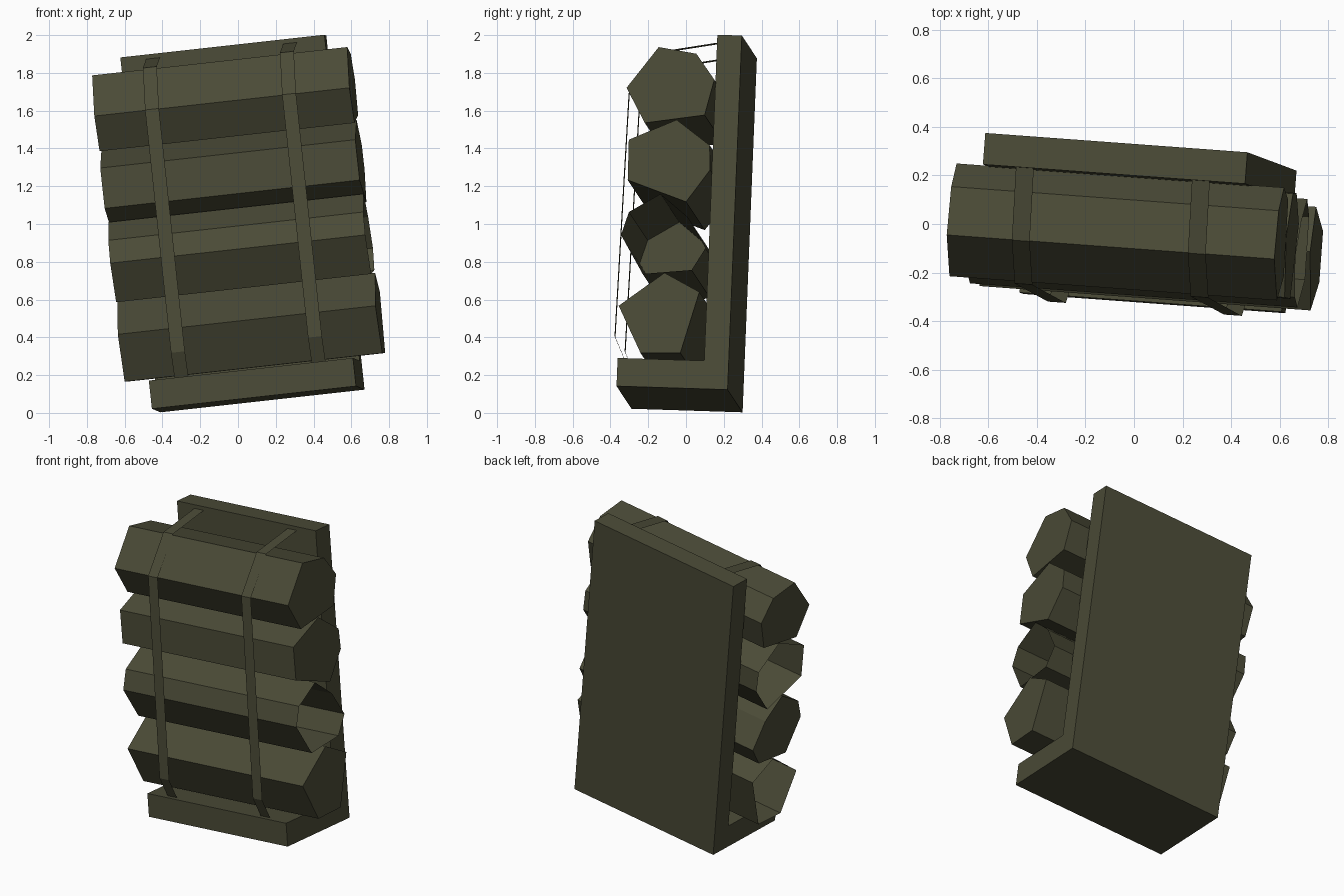
import bpy
from mathutils import Matrix, Vector

if "Cube" in bpy.data.objects:
    bpy.data.objects.remove(bpy.data.objects["Cube"])

# Tilted frame of the whole rack: u along the logs, v to the back, w up
u = Vector((0.991, -0.073, 0.110)).normalized()
w = Vector((-0.106, 0.040, 0.994))
w = (w - u * w.dot(u)).normalized()
v = w.cross(u)
FRAME = Matrix((u, v, w)).transposed().to_4x4()
FRAME.translation = (0.67, 0.22, 0.123)   # lower back right corner of the rack

olive = bpy.data.materials.new("dark_olive")
olive.diffuse_color = (0.070, 0.070, 0.038, 1)
olive.use_nodes = True
olive.node_tree.nodes["Principled BSDF"].inputs["Base Color"].default_value = olive.diffuse_color


def make(name, verts, faces):
    mesh = bpy.data.meshes.new(name)
    mesh.from_pydata(verts, [], faces)
    mesh.materials.append(olive)
    ob = bpy.data.objects.new(name, mesh)
    ob.matrix_world = FRAME
    bpy.context.collection.objects.link(ob)
    return ob


def extrude(name, profile, a0, a1, cap0=True, cap1=True):
    """Prism of a (v, w) profile running along u from a0 to a1; profile anticlockwise from +u."""
    n = len(profile)
    verts = [(a, b, c) for a in (a0, a1) for b, c in profile]
    faces = [(i, (i + 1) % n, (i + 1) % n + n, i + n) for i in range(n)]
    faces = [f[::-1] for f in faces]
    if cap0:
        faces.append(tuple(reversed(range(n))))
    if cap1:
        faces.append(tuple(range(n, 2 * n)))
    return make(name, verts, [f if len(f) != 4 else f[::-1] for f in faces])


WIDTH, HEIGHT = 1.09, 1.887

# L-shaped rack: back board and bottom shelf in one profile
extrude("rack", [(0, 0), (0, HEIGHT), (-0.13, HEIGHT), (-0.13, 0.15),
                 (-0.59, 0.15), (-0.59, 0)], -WIDTH, 0)

# Logs: irregular prisms, listed from the top; some ends are left open
logs = [
    ("log_top", [(-0.170, 1.443), (-0.126, 1.633), (-0.227, 1.768),
                 (-0.428, 1.797), (-0.590, 1.575), (-0.486, 1.391)], -1.227, 0.135, True, True),
    ("log_upper", [(-0.250, 0.978), (-0.129, 1.152), (-0.137, 1.283),
                   (-0.317, 1.413), (-0.567, 1.299), (-0.564, 1.084)], -1.227, 0.135, False, True),
    ("log_lower", [(-0.206, 0.616), (-0.137, 0.735), (-0.239, 0.898), (-0.387, 1.016),
                   (-0.551, 0.914), (-0.588, 0.791), (-0.465, 0.587)], -1.227, 0.135, True, False),
    ("log_bottom", [(-0.247, 0.171), (-0.159, 0.499), (-0.348, 0.595),
                    (-0.584, 0.412), (-0.458, 0.164)], -1.228, 0.148, False, True),
]
for name, profile, a0, a1, cap0, cap1 in logs:
    extrude(name, profile, a0, a1, cap0, cap1)

# Straps: flat bands from the board over the logs to the shelf
path = [(-0.13, 1.863), (-0.430, 1.806), (-0.600, 1.577), (-0.623, 0.282), (-0.560, 0.148)]
for name, a in (("strap_left", -0.918), ("strap_right", -0.186)):
    verts = [(a + s * 0.037, b, c) for b, c in path for s in (-1, 1)]
    make(name, verts, [(2 * i, 2 * i + 2, 2 * i + 3, 2 * i + 1)[::-1] for i in range(len(path) - 1)])
